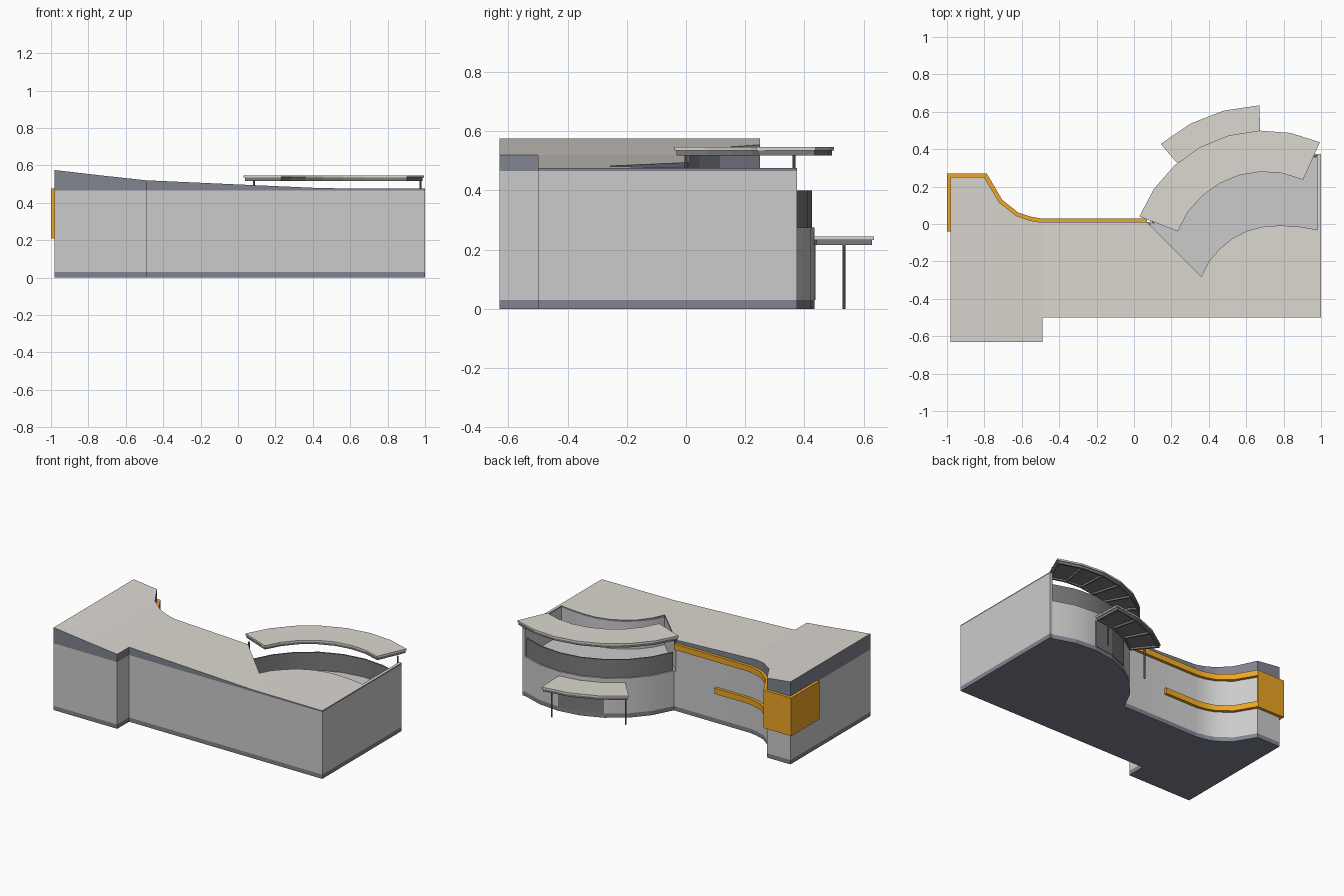
import bpy, bmesh
from math import cos, sin, radians
from mathutils import Vector

if "Cube" in bpy.data.objects:
    bpy.data.objects.remove(bpy.data.objects["Cube"])

CX, CY = 0.70, -0.22  # centre of the round terrace


def material(name, rgb):
    m = bpy.data.materials.new(name)
    m.diffuse_color = (*rgb, 1)
    m.use_nodes = True
    m.node_tree.nodes["Principled BSDF"].inputs["Base Color"].default_value = m.diffuse_color
    return m


TAN = material("roof_tan", (0.72, 0.69, 0.64))
SLATE = material("slate", (0.22, 0.23, 0.28))
ORANGE = material("orange", (0.85, 0.38, 0.02))
DARK = material("dark_metal", (0.2, 0.2, 0.2))


def finish(bm, name, mats=(), smooth=False):
    bmesh.ops.recalc_face_normals(bm, faces=bm.faces)
    me = bpy.data.meshes.new(name)
    bm.to_mesh(me)
    bm.free()
    ob = bpy.data.objects.new(name, me)
    bpy.context.collection.objects.link(ob)
    for m in mats:
        me.materials.append(m)
    if smooth:
        bpy.ops.object.select_all(action='DESELECT')
        bpy.context.view_layer.objects.active = ob
        ob.select_set(True)
        bpy.ops.object.shade_smooth_by_angle(angle=radians(42))
    return ob


def prism_bm(pts, z0, z1):
    bm = bmesh.new()
    lo = bm.faces.new([bm.verts.new((x, y, z0)) for x, y in pts])
    ext = bmesh.ops.extrude_face_region(bm, geom=[lo], use_keep_orig=True)["geom"]
    bmesh.ops.translate(bm, vec=(0, 0, z1 - z0),
                        verts=[g for g in ext if isinstance(g, bmesh.types.BMVert)])
    bmesh.ops.triangulate(bm, faces=[f for f in bm.faces if len(f.verts) > 4])
    return bm


def prism(name, pts, z0, z1, mat=None, smooth=False):
    return finish(prism_bm(pts, z0, z1), name, [mat] if mat else [], smooth)


def polar(r, a):
    return (CX + r * cos(radians(a)), CY + r * sin(radians(a)))


def arc(r, a0, a1, n):
    return [polar(r, a0 + (a1 - a0) * i / n) for i in range(n + 1)]


def ring(name, r0, r1, a0, a1, n, z0, z1, mat=None, smooth=False):
    return prism(name, arc(r1, a0, a1, n) + arc(r0, a1, a0, n), z0, z1, mat, smooth)


def post(name, x, y, z0, z1, r=0.005):
    bm = bmesh.new()
    bmesh.ops.create_cone(bm, cap_ends=True, segments=8, radius1=r, radius2=r, depth=z1 - z0)
    bmesh.ops.translate(bm, vec=(x, y, (z0 + z1) / 2), verts=bm.verts)
    finish(bm, name, [DARK])


# Outlines
front = [(-0.98, 0.25), (-0.98, -0.63), (-0.49, -0.63), (-0.49, -0.5), (1, -0.5), (1, 0.375)]
sweep = [(-0.5, 0.01), (-0.56, 0.02), (-0.63, 0.045), (-0.72, 0.115), (-0.8, 0.25)]
recess = [(0.98, -0.03), (0.89, -0.015), (0.79, -0.008), (0.70, -0.012), (0.61, -0.035),
          (0.53, -0.075), (0.46, -0.13), (0.40, -0.20), (0.36, -0.28)]
corner = (0.07, 0.01)
house = front + [(0.98, 0.375)] + recess + [corner] + sweep
bulge = arc(0.655, 64.7, 159.5, 7)

# Plinth, walls and lower terrace block
prism("plinth", front + [(0.98, 0.375)] + bulge + [corner] + sweep, 0, 0.03, SLATE)
prism("main_walls", house, 0.03, 0.465, smooth=True)
prism("terrace_block", bulge + [corner] + recess[::-1], 0.03, 0.275, smooth=True)
ring("terrace_parapet", 0.635, 0.645, 64.7, 159.5, 7, 0.275, 0.40, DARK, True)
ring("entrance_door", 0.645, 0.658, 91.8, 118.9, 2, 0.03, 0.215, DARK)

# Sloping roof with slate fascia
profile = [(-0.98, 0.575), (-0.73, 0.546), (-0.49, 0.52), (0, 0.498), (0.45, 0.478), (1, 0.475)]
bm = prism_bm(house, 0.465, 0.6)
for x, _ in profile[1:-1]:
    bmesh.ops.bisect_plane(bm, geom=bm.verts[:] + bm.edges[:] + bm.faces[:], dist=1e-5,
                           plane_co=(x, 0, 0), plane_no=(1, 0, 0))
for v in bm.verts:
    t = (v.co.z - 0.465) / 0.135
    for (xa, za), (xb, zb) in zip(profile, profile[1:]):
        if xa - 1e-4 <= v.co.x <= xb + 1e-4:
            top = za + (zb - za) * (v.co.x - xa) / (xb - xa)
            v.co.z = 0.465 + t * (top - 0.465)
            break
bmesh.ops.recalc_face_normals(bm, faces=bm.faces)
for f in bm.faces:
    f.normal_update()
    f.material_index = 1 if f.normal.z > 0.5 else 0
finish(bm, "roof", [SLATE, TAN])

# Orange corner panel and the two bands running along the back
prism("corner_panel", [(-1, -0.04), (-0.98, -0.04), (-0.98, 0.25), (-0.8, 0.25),
                       (-0.787, 0.27), (-1, 0.27)], 0.21, 0.475, ORANGE)
outer = [(-0.5, 0.03), (-0.555, 0.04), (-0.62, 0.062), (-0.705, 0.13), (-0.787, 0.27)]
for name, end, z0, z1 in (("upper_band", 0.07, 0.435, 0.475), ("lower_band", -0.24, 0.21, 0.25)):
    prism(name, [(end, 0.01)] + sweep + outer[::-1] + [(end, 0.03)], z0, z1, ORANGE, True)


# Curved canopies: thin cover on a frame of rims and radial beams
def canopy(name, r0, r1, a0, a1, n, z):
    ring(name + "_cover", r0, r1, a0, a1, n, z + 0.018, z + 0.03, TAN)
    ring(name + "_deck", r0 + 0.006, r1 - 0.006, a0 + 0.5, a1 - 0.5, n, z + 0.012, z + 0.018, DARK)
    for side, r in (("inner", r0 + 0.006), ("outer", r1 - 0.018)):
        ring(f"{name}_{side}_rim", r, r + 0.012, a0 + 0.5, a1 - 0.5, n, z, z + 0.012, DARK)
    for i in range(n + 1):
        a = a0 + 1 + (a1 - a0 - 2) * i / n
        ring(f"{name}_beam_{i}", r0 + 0.01, r1 - 0.01, a - 0.5, a + 0.5, 1, z, z + 0.012, DARK)


canopy("upper_canopy", 0.50, 0.72, 65.9, 158.8, 7, 0.517)
canopy("lower_canopy", 0.655, 0.855, 92, 130.7, 3, 0.215)

# Canopy posts
post("upper_post_right", 0.975, 0.365, 0.465, 0.52)
post("upper_post_left", 0.085, 0.0, 0.465, 0.52)
for i, a in enumerate((93, 130)):
    post(f"lower_post_{i}", *polar(0.755, a), 0, 0.22)
